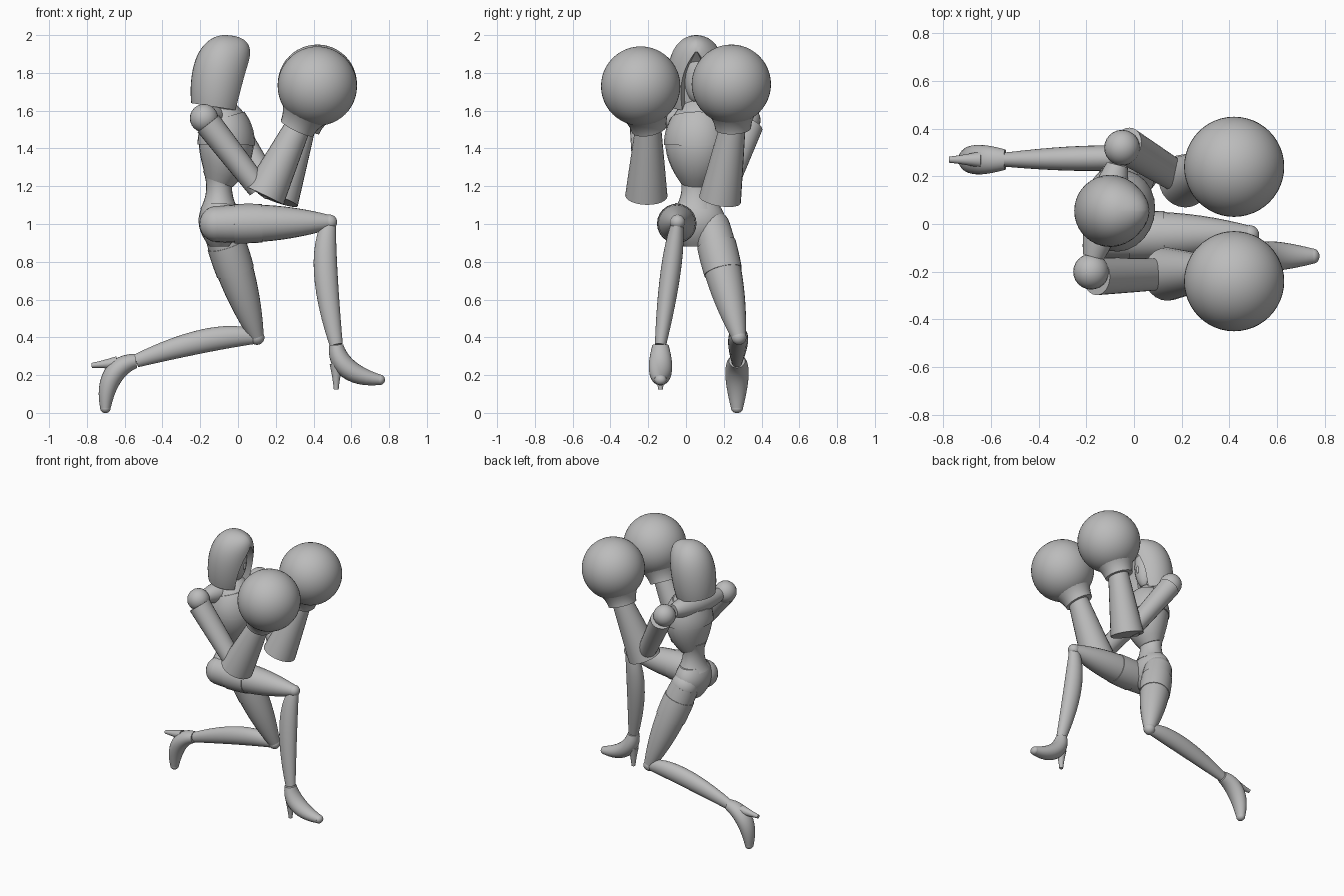
import bpy
import bmesh
from math import sin, cos, pi, sqrt, radians
from mathutils import Vector, Matrix

default_cube = bpy.data.objects.get("Cube")
if default_cube:
    bpy.data.objects.remove(default_cube, do_unlink=True)

shade = (.5, .5, .5, 1)
grey = bpy.data.materials.new("matte grey")
grey.use_nodes = True
grey.diffuse_color = shade
grey.node_tree.nodes["Principled BSDF"].inputs["Base Color"].default_value = shade

LEFTWARD = Vector((0, 1, 0))
MIDDLE = .055


def finish(name, bm):
    """Turn a bmesh into a smooth object with its sharp edges kept."""
    bmesh.ops.recalc_face_normals(bm, faces=bm.faces)
    mesh = bpy.data.meshes.new(name)
    bm.to_mesh(mesh)
    bm.free()
    mesh.materials.append(grey)
    obj = bpy.data.objects.new(name, mesh)
    bpy.context.collection.objects.link(obj)
    bpy.ops.object.select_all(action='DESELECT')
    obj.select_set(True)
    bpy.context.view_layer.objects.active = obj
    bpy.ops.object.shade_smooth_by_angle(angle=radians(40))


def loft(name, rings):
    """Skin a stack of closed rings and cap both ends."""
    bm = bmesh.new()
    loops = [[bm.verts.new(point) for point in ring] for ring in rings]
    for lower, upper in zip(loops, loops[1:]):
        for i in range(len(lower)):
            bm.faces.new((lower[i - 1], lower[i], upper[i], upper[i - 1]))
    bm.faces.new(loops[0])
    bm.faces.new(loops[-1])
    finish(name, bm)


def bend(a, b, c, t):
    """Point on a quadratic curve."""
    return a * (1 - t) ** 2 + b * 2 * t * (1 - t) + c * t ** 2


def tube(name, path, radii, width=1, side=LEFTWARD, span=(0, 1), grow=0, steps=12, sides=24):
    """Sweep an oval along a curve whose radius follows a curve too."""
    start, control, end = (Vector(point) for point in path)
    rings = []
    for k in range(steps + 1):
        t = span[0] + (span[1] - span[0]) * k / steps
        centre = bend(start, control, end, t)
        radius = bend(*radii, t) + grow
        along = ((control - start) * (1 - t) + (end - control) * t).normalized()
        across = (side - along * side.dot(along)).normalized()
        normal = across.cross(along)
        angles = [2 * pi * i / sides for i in range(sides)]
        rings.append([centre + radius * (normal * cos(a) + across * width * sin(a)) for a in angles])
    loft(name, rings)


def ball(name, centre, radii, segments=24):
    bm = bmesh.new()
    bmesh.ops.create_uvsphere(bm, u_segments=segments, v_segments=segments // 2, radius=1,
                              matrix=Matrix.LocRotScale(Vector(centre), None, Vector(radii)))
    finish(name, bm)


# Torso: the chest is twisted so that the left shoulder leads
chest = [(-.1, MIDDLE, 1.22), (-.02, MIDDLE, 1.45), (-.11, MIDDLE, 1.64)]
chest_radii = (.075, .22, .06)
shoulder_line = Vector((.26, 1, 0)).normalized()
tube("rib_cage", chest, chest_radii, width=1.15, side=shoulder_line)
tube("bust_plate", chest, chest_radii, width=1.15, side=shoulder_line, span=(.45, .8), grow=.006)
yoke_middle = Vector((-.12, MIDDLE, 1.6))
yoke_drop = Vector((0, 0, -.04))
tube("shoulder_yoke", [yoke_middle + yoke_drop + shoulder_line * reach for reach in (-.2, 0, .2)],
     (.045, .11, .045), side=Vector((0, 0, 1)))
tube("waist", [(-.1, MIDDLE, z) for z in (1.08, 1.18, 1.28)], (.1, .045, .085), width=1.15)
tube("pelvis", [(-.1, MIDDLE, z) for z in (1.11, 1, .88)], (.08, .15, .05), width=1.4)
tube("neck", [(-.12, MIDDLE, z) for z in (1.55, 1.65, 1.75)], (.05, .045, .05))


def hood_ring(t):
    """C-shaped ring: a round shell, peaked forward, with the face opening pressed in."""
    radius = .15 * sqrt(1 - t ** 4) * (1 - .15 * (1 - t) ** 4)
    opening = max(.04, .6 * (1 - (t / .8) ** 3))
    depth = 1 - .45 * min(1, opening * 3 - .12)
    shell = [(opening + 2 * (pi - opening) * k / 30, 1) for k in range(31)]
    recess = [(opening * (k / 4 - 1), depth) for k in range(1, 8)]
    ring = []
    for a, reach in shell + recess:
        peak = 1 + .6 * t ** 4 * max(0, cos(a))
        ring.append((-.12 + .05 * t + radius * reach * peak * cos(a), MIDDLE + radius * sin(a) * 1.04,
                     1.62 + .38 * t - .02 * cos(a) * (1 - t)))
    return ring


# Head: pointed hood with a face set inside it
loft("hood", [hood_ring(sin(1.53 * k / 24)) for k in range(25)])
ball("face", (-.05, MIDDLE, 1.8), (.07, .07, .16))
ball("nose", (.01, MIDDLE, 1.76), (.016, .012, .03))


def arm(side, outward, shoulder, elbow, fist):
    """Folded arm ending in a big round glove."""
    shoulder, elbow, fist = Vector(shoulder), Vector(elbow), Vector(fist)
    ball(side + "_shoulder", shoulder, [.075] * 3)
    top = (shoulder + outward * .02).lerp(elbow, .07)
    tube(side + "_upper_arm", [top, top.lerp(elbow, .5), top.lerp(elbow, .9)], (.072, .066, .06), width=1.1)

    # Flared forearm, and a cuff that widens into the glove
    wrist = elbow.lerp(fist, .65) + LEFTWARD * .03
    tube(side + "_forearm", [elbow, elbow.lerp(wrist, .5), wrist], (.112, .09, .067))
    tube(side + "_glove_cuff", [wrist.lerp(fist, t) for t in (.5, .2, -.1)], (.165, .1, .095))
    ball(side + "_glove", fist, [.21] * 3, segments=48)


arm("right", -LEFTWARD, (-.18, -.2, 1.56), (.14, -.21, 1.15), (.42, -.24, 1.73))
arm("left", LEFTWARD, (-.05, .32, 1.55), (.21, .18, 1.13), (.42, .24, 1.74))


def leg(side, hip, knee, ankle, back):
    """Leg with a heeled shoe; back is the direction the calf faces."""
    hip, knee, ankle, back = Vector(hip), Vector(knee), Vector(ankle), Vector(back)
    toe_way = -back
    down = Vector((toe_way.z, 0, -toe_way.x))

    # Thigh with a raised band near the hip
    thigh = [hip, hip.lerp(knee, .5), knee]
    ball(side + "_hip", hip, [.095] * 3)
    tube(side + "_thigh", thigh, (.095, .12, .038))
    tube(side + "_thigh_band", thigh, (.095, .12, .038), span=(.15, .4), grow=.004)

    # Knee and calf
    ball(side + "_knee", knee, [.04] * 3)
    calf = knee.lerp(ankle, .3) + back * .07
    tube(side + "_shin", [knee, calf, ankle], (.035, .09, .035), width=.85)

    # Shoe curving from the ankle to a rounded toe, with a thin heel
    toe = ankle + toe_way * .23 + down * .185
    tube(side + "_shoe", [ankle, ankle + down * .16 + toe_way * .01, toe], (.037, .075, .028), width=1.15)
    ball(side + "_toe", toe, (.028, .032, .028))
    heel = [ankle + down * drop for drop in (.1, .18, .235)]
    tube(side + "_heel", heel, (.035, .018, .013), sides=12)


leg("right", (-.11, -.05, 1), (.485, -.045, 1.01), (.52, -.135, .36), (-1, 0, 0))
leg("left", (-.09, .14, .98), (.1, .28, .4), (-.54, .27, .275), (-.1, 0, 1))
